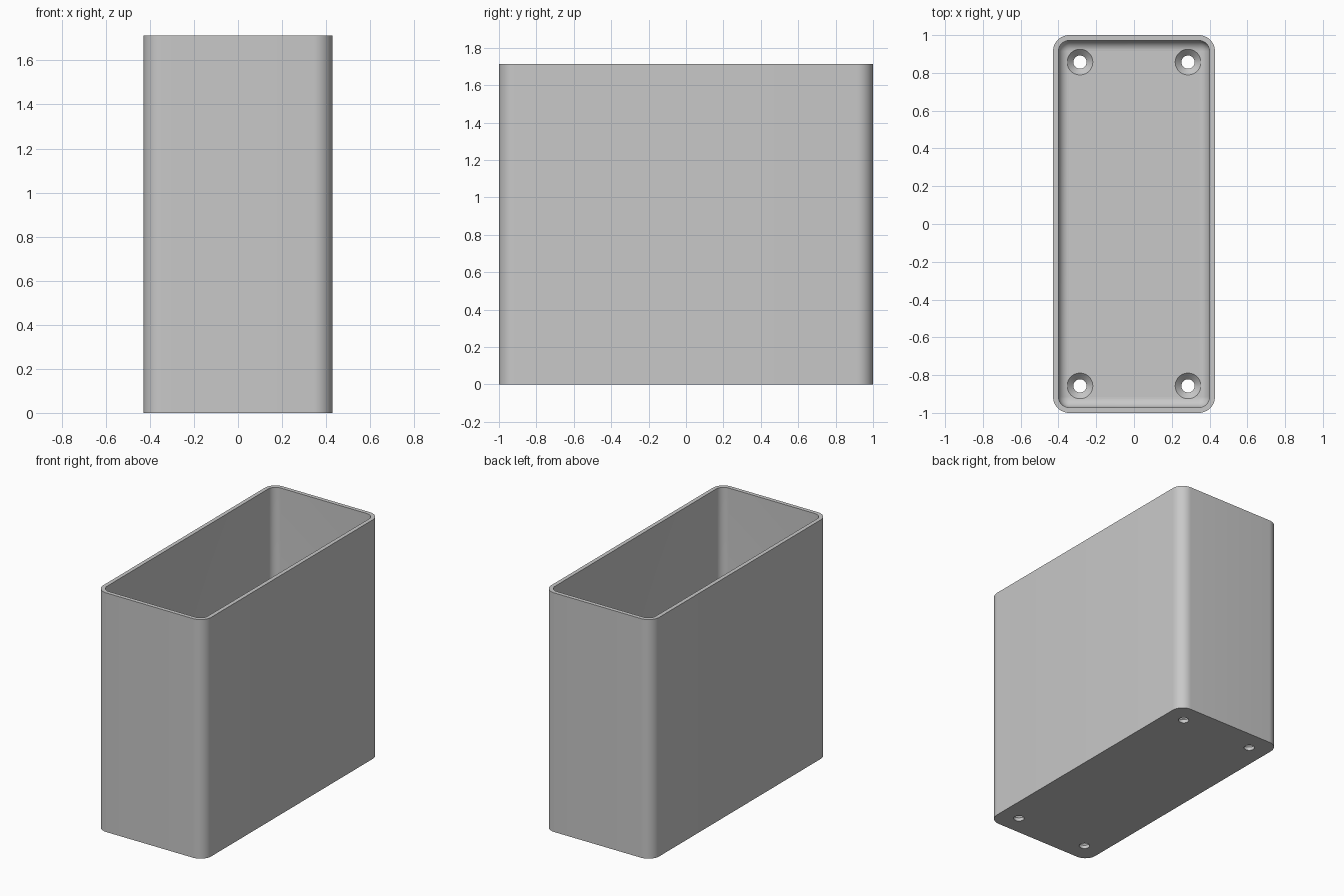
import bpy
import bmesh
from math import sin, cos, pi, radians

cube = bpy.data.objects.get("Cube")
if cube:
    bpy.data.objects.remove(cube, do_unlink=True)

HALF_X, HALF_Y, HEIGHT = 0.4286, 1.0, 1.714
WALL, FLOOR = 0.0286, 0.057
CORNER, FILLET = 0.086, 0.055
STEPS = 12

grey = bpy.data.materials.new("plain_grey")
grey.use_nodes = True
colour = (0.58, 0.58, 0.58, 1)
grey.diffuse_color = colour
grey.node_tree.nodes["Principled BSDF"].inputs["Base Color"].default_value = colour


def rounded_ring(bm, inset, z):
    """Rounded rectangle outline, inset from the outer wall."""
    r = CORNER - inset
    cx, cy = HALF_X - CORNER, HALF_Y - CORNER
    ring = []
    for k, (sx, sy) in enumerate([(1, 1), (-1, 1), (-1, -1), (1, -1)]):
        for i in range(STEPS + 1):
            a = (k + i / STEPS) * pi / 2
            ring.append(bm.verts.new((sx * cx + r * cos(a), sy * cy + r * sin(a), z)))
    return ring


def circle_ring(bm, x, y, r, z, n=48):
    return [bm.verts.new((x + r * cos(2 * pi * i / n), y + r * sin(2 * pi * i / n), z))
            for i in range(n)]


def loft(bm, rings):
    """Skin consecutive rings and cap both ends."""
    for a, b in zip(rings, rings[1:]):
        for i in range(len(a)):
            j = (i + 1) % len(a)
            bm.faces.new((a[i], a[j], b[j], b[i]))
    bm.faces.new(rings[0][::-1])
    bm.faces.new(rings[-1])


def finish(bm, name):
    bmesh.ops.recalc_face_normals(bm, faces=bm.faces)
    mesh = bpy.data.meshes.new(name)
    bm.to_mesh(mesh)
    bm.free()
    mesh.materials.append(grey)
    obj = bpy.data.objects.new(name, mesh)
    bpy.context.collection.objects.link(obj)
    return obj


# Open box: outer wall, rim, inner wall, then a fillet down to the floor
bm = bmesh.new()
rings = [rounded_ring(bm, 0, 0), rounded_ring(bm, 0, HEIGHT), rounded_ring(bm, WALL, HEIGHT)]
for i in range(9):
    a = i / 8 * pi / 2
    rings.append(rounded_ring(bm, WALL + FILLET * (1 - cos(a)), FLOOR + FILLET * (1 - sin(a))))
loft(bm, rings)
box = finish(bm, "open_box")

# Countersunk screw holes near the floor corners
bm = bmesh.new()
for x in (-0.286, 0.286):
    for y in (-0.857, 0.857):
        loft(bm, [circle_ring(bm, x, y, r, z) for r, z in
                  ((0.035, -0.1), (0.035, 0.024), (0.068, FLOOR), (0.068, 0.2))])
cutter = finish(bm, "screw_hole_cutter")
cutter.hide_render = True

cut = box.modifiers.new("screw_holes", 'BOOLEAN')
cut.operation = 'DIFFERENCE'
cut.solver = 'EXACT'
cut.object = cutter

bpy.ops.object.select_all(action='DESELECT')
box.select_set(True)
bpy.context.view_layer.objects.active = box
bpy.ops.object.modifier_apply(modifier=cut.name)
bpy.data.objects.remove(cutter, do_unlink=True)
bpy.ops.object.shade_smooth_by_angle(angle=radians(30))
